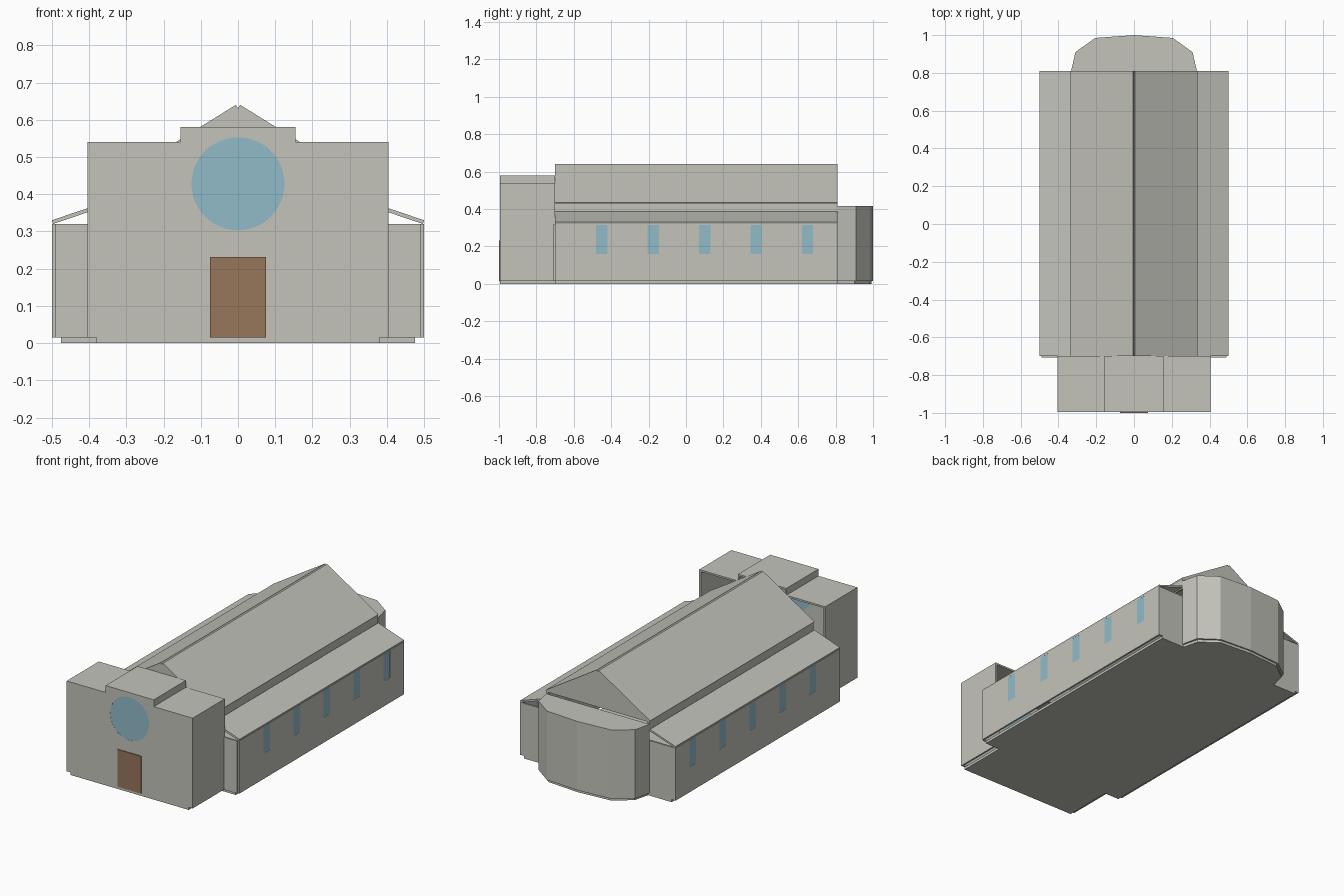
import bpy, bmesh, math

if "Cube" in bpy.data.objects:
    bpy.data.objects.remove(bpy.data.objects["Cube"])


def material(name, rgb):
    m = bpy.data.materials.new(name)
    m.diffuse_color = (*rgb, 1)
    m.use_nodes = True
    m.node_tree.nodes["Principled BSDF"].inputs["Base Color"].default_value = m.diffuse_color
    return m


STONE = material("pale_stone", (0.55, 0.55, 0.50))
GLASS = material("blue_glass", (0.28, 0.50, 0.58))
WOOD = material("brown_wood", (0.31, 0.18, 0.105))


def prisms(name, profiles, axis, lo, hi, mat=STONE, mirror=False, cutter=None):
    """Extrude each closed profile along an axis from lo to hi, as one object."""
    place = {"x": lambda u, v, t: (t, u, v),
             "y": lambda u, v, t: (u, t, v),
             "z": lambda u, v, t: (u, v, t)}[axis]
    bm = bmesh.new()
    for pts in profiles:
        a = [bm.verts.new(place(u, v, lo)) for u, v in pts]
        b = [bm.verts.new(place(u, v, hi)) for u, v in pts]
        bm.faces.new(a)
        bm.faces.new(b[::-1])
        for i in range(len(pts)):
            j = (i + 1) % len(pts)
            bm.faces.new((a[i], b[i], b[j], a[j]))
    bmesh.ops.recalc_face_normals(bm, faces=bm.faces)
    me = bpy.data.meshes.new(name)
    bm.to_mesh(me)
    bm.free()
    me.materials.append(mat)
    ob = bpy.data.objects.new(name, me)
    bpy.context.collection.objects.link(ob)
    if cutter:
        mod = ob.modifiers.new("openings", "BOOLEAN")
        mod.operation, mod.solver, mod.object = "DIFFERENCE", "EXACT", cutter
    if mirror:
        ob.modifiers.new("mirror", "MIRROR")
    return ob


def rect(u0, u1, v0, v1):
    return [(u0, v0), (u1, v0), (u1, v1), (u0, v1)]


def sym(pts):
    """Complete a right-hand half outline with its left-hand half."""
    return pts + [(-u, v) for u, v in reversed(pts) if u > 1e-6]


FRONT, JOIN, BACK, BASE = -0.995, -0.70, 0.81, 0.015

# Floor plinths
prisms("nave_floor", [rect(-0.475, 0.475, JOIN, BACK)], "z", 0, BASE)
prisms("entrance_floor", [rect(-0.38, 0.38, FRONT, JOIN)], "z", 0, BASE)

# Entrance block: stepped facade with round window and door
circle = [(0.125 * math.cos(k * math.tau / 48), 0.428 + 0.125 * math.sin(k * math.tau / 48))
          for k in range(48)]
rose_cutter = prisms("rose_cutter", [circle], "y", -1.05, -0.9)
rose_cutter.hide_render = True
facade = sym([(0.405, BASE), (0.405, 0.53), (0.155, 0.53), (0.155, 0.57)])
prisms("facade_wall", [facade], "y", FRONT, FRONT + 0.01, cutter=rose_cutter)
prisms("rose_window", [circle], "y", FRONT + 0.0005, FRONT + 0.0095, GLASS)
prisms("front_door", [rect(-0.075, 0.075, BASE, 0.232)], "y", -1.0, FRONT + 0.012, WOOD)
prisms("entrance_side_wall", [rect(FRONT + 0.01, JOIN, BASE, 0.53)], "x", 0.395, 0.405, mirror=True)
prisms("entrance_side_roof", [rect(0.145, 0.405, FRONT, JOIN)], "z", 0.53, 0.54, mirror=True)
prisms("entrance_step_wall", [rect(FRONT + 0.01, JOIN, 0.54, 0.57)], "x", 0.145, 0.155, mirror=True)
prisms("entrance_centre_roof", [rect(-0.155, 0.155, FRONT, JOIN)], "z", 0.57, 0.58)

# Side aisles with five windows each
windows = [rect(y - 0.03, y + 0.03, 0.16, 0.315) for y in (-0.45, -0.175, 0.10, 0.375, 0.65)]
window_cutter = prisms("window_cutter", windows, "x", 0.45, 0.55)
window_cutter.hide_render = True
prisms("aisle_wall", [rect(JOIN, BACK, BASE, 0.32)], "x", 0.49, 0.50,
       mirror=True, cutter=window_cutter)
prisms("aisle_windows", windows, "x", 0.4905, 0.4995, GLASS, mirror=True)
prisms("aisle_front_wall", [rect(0.38, 0.49, BASE, 0.32)], "y", JOIN - 0.008, JOIN + 0.002, mirror=True)
prisms("aisle_back_wall", [rect(0.325, 0.49, BASE, 0.32)], "y", BACK - 0.01, BACK, mirror=True)
prisms("aisle_roof", [[(0.497, 0.32), (0.50, 0.33), (0.335, 0.386), (0.332, 0.376)]],
       "y", JOIN, BACK, mirror=True)

# Nave upper walls, gables and pitched roof
prisms("nave_upper_wall", [rect(JOIN, BACK, 0.37, 0.428)], "x", 0.32, 0.33, mirror=True)
gable = sym([(0.33, 0.426), (0, 0.631)])
prisms("front_gable", [gable], "y", JOIN, JOIN + 0.01)
prisms("back_gable", [gable], "y", BACK - 0.01, BACK)
prisms("nave_roof", [[(0, 0.631), (0.006, 0.64), (0.336, 0.435), (0.33, 0.426)]],
       "y", JOIN, BACK, mirror=True)

# Faceted apse: floor, wall ring and flat roof
half = [(0.333, BACK), (0.31, 0.91), (0.205, 0.985), (0, 1.0)]
outer = sym(half)
inner = sym([(u * 0.97, v - 0.01 if v > BACK else v) for u, v in half])
prisms("apse_floor", [sym([(u * 0.97, v - 0.008 if v > BACK else v) for u, v in half])], "z", 0, BASE)
prisms("apse_wall", [outer + inner[::-1]], "z", BASE, 0.405)
prisms("apse_roof", [outer], "z", 0.405, 0.415)
